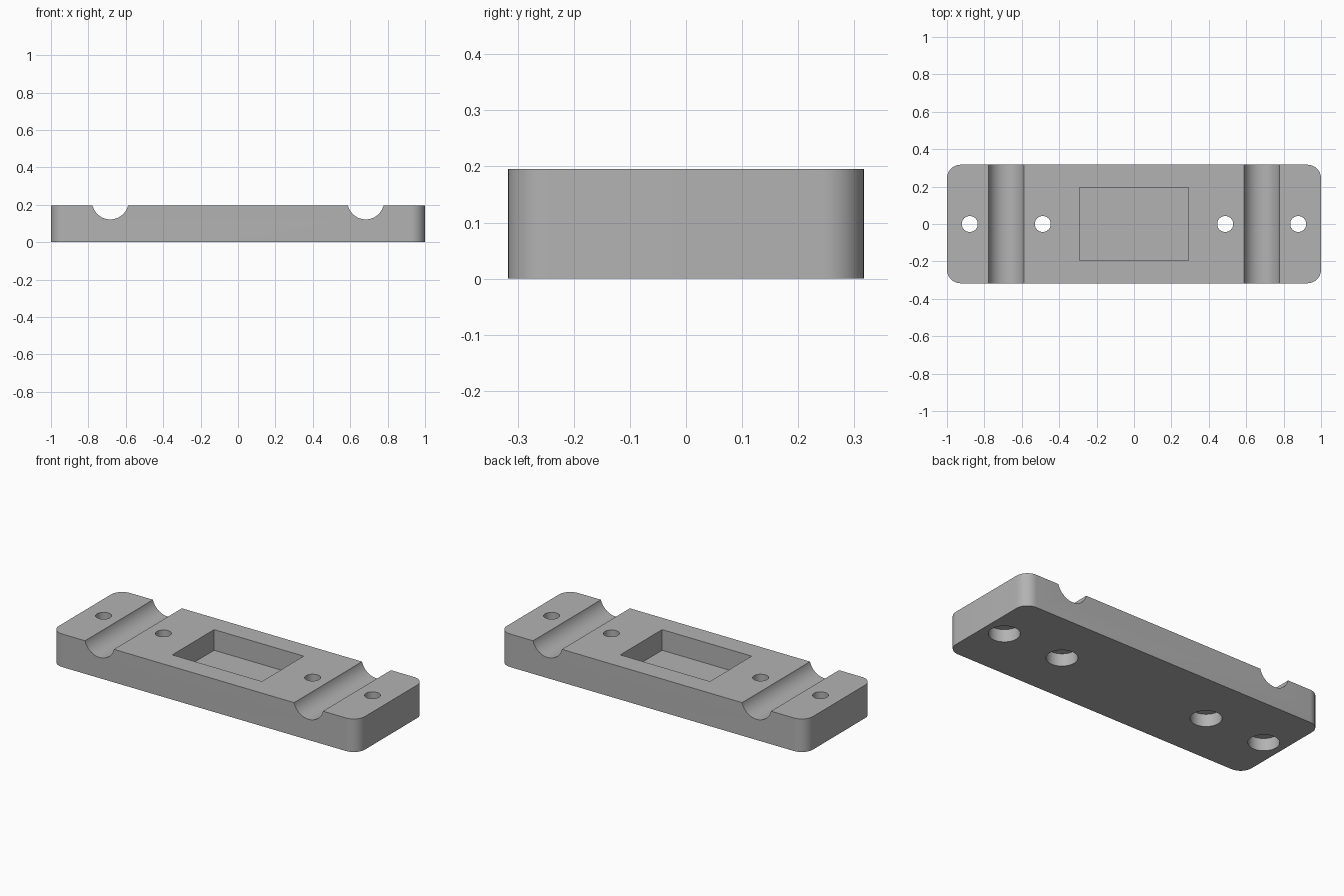
import bpy
import bmesh
from math import radians
from mathutils import Matrix, Vector

if "Cube" in bpy.data.objects:
    bpy.data.objects.remove(bpy.data.objects["Cube"], do_unlink=True)

U = 2 / 41                       # design unit: the plate is 41 x 13 x 4
LENGTH, WIDTH, HEIGHT = 41 * U, 13 * U, 4 * U

grey = bpy.data.materials.new("plain grey")
grey.use_nodes = True
grey.diffuse_color = (0.45, 0.45, 0.45, 1)
grey.node_tree.nodes["Principled BSDF"].inputs["Base Color"].default_value = (0.45, 0.45, 0.45, 1)


def make_object(name, bm):
    mesh = bpy.data.meshes.new(name)
    bm.to_mesh(mesh)
    bm.free()
    mesh.materials.append(grey)
    obj = bpy.data.objects.new(name, mesh)
    bpy.context.collection.objects.link(obj)
    return obj


def box(name, size, centre):
    bm = bmesh.new()
    bmesh.ops.create_cube(bm, size=1)
    bmesh.ops.scale(bm, vec=size, verts=bm.verts)
    bmesh.ops.translate(bm, vec=centre, verts=bm.verts)
    return make_object(name, bm)


def cylinder(name, radius, depth, centre, along_y=False):
    bm = bmesh.new()
    turn = Matrix.Rotation(radians(90 if along_y else 0), 4, 'X')
    bmesh.ops.create_cone(bm, cap_ends=True, segments=64, radius1=radius,
                          radius2=radius, depth=depth,
                          matrix=Matrix.Translation(Vector(centre)) @ turn)
    return make_object(name, bm)


# Plate with rounded vertical corners
plate = box("mounting_plate", (LENGTH, WIDTH, HEIGHT), (0, 0, HEIGHT / 2))
bm = bmesh.new()
bm.from_mesh(plate.data)
uprights = [e for e in bm.edges if abs(e.verts[0].co.z - e.verts[1].co.z) > HEIGHT / 2]
bmesh.ops.bevel(bm, geom=uprights, offset=1.5 * U, segments=12, profile=0.5, affect='EDGES')
bm.to_mesh(plate.data)
bm.free()

# Central pocket
pocket_depth = 2.5 * U
cutters = [box("pocket_cutter", (12 * U, 8 * U, 2 * pocket_depth), (0, 0, HEIGHT))]

for side in (-1, 1):
    # Round channel across the plate
    cutters.append(cylinder("channel_cutter", 2 * U, 2 * WIDTH,
                            (side * 14 * U, 0, 4.5 * U), along_y=True))
    # Screw holes, each widened from below
    for x in (10 * U, 18 * U):
        cutters.append(cylinder("screw_hole_cutter", 0.875 * U, 3 * HEIGHT,
                                (side * x, 0, HEIGHT / 2)))
        cutters.append(cylinder("counterbore_cutter", 1.7 * U, 3 * U, (side * x, 0, 0)))

for cutter in cutters:
    cutter.hide_render = True
    cut = plate.modifiers.new(cutter.name, 'BOOLEAN')
    cut.operation = 'DIFFERENCE'
    cut.solver = 'EXACT'
    cut.object = cutter

# Keep the cut plate only
bpy.context.view_layer.update()
graph = bpy.context.evaluated_depsgraph_get()
cut_mesh = bpy.data.meshes.new_from_object(plate.evaluated_get(graph))
plate.modifiers.clear()
plate.data = cut_mesh
for cutter in cutters:
    bpy.data.objects.remove(cutter, do_unlink=True)

bpy.ops.object.select_all(action='DESELECT')
plate.select_set(True)
bpy.context.view_layer.objects.active = plate
bpy.ops.object.shade_smooth_by_angle(angle=radians(30))
